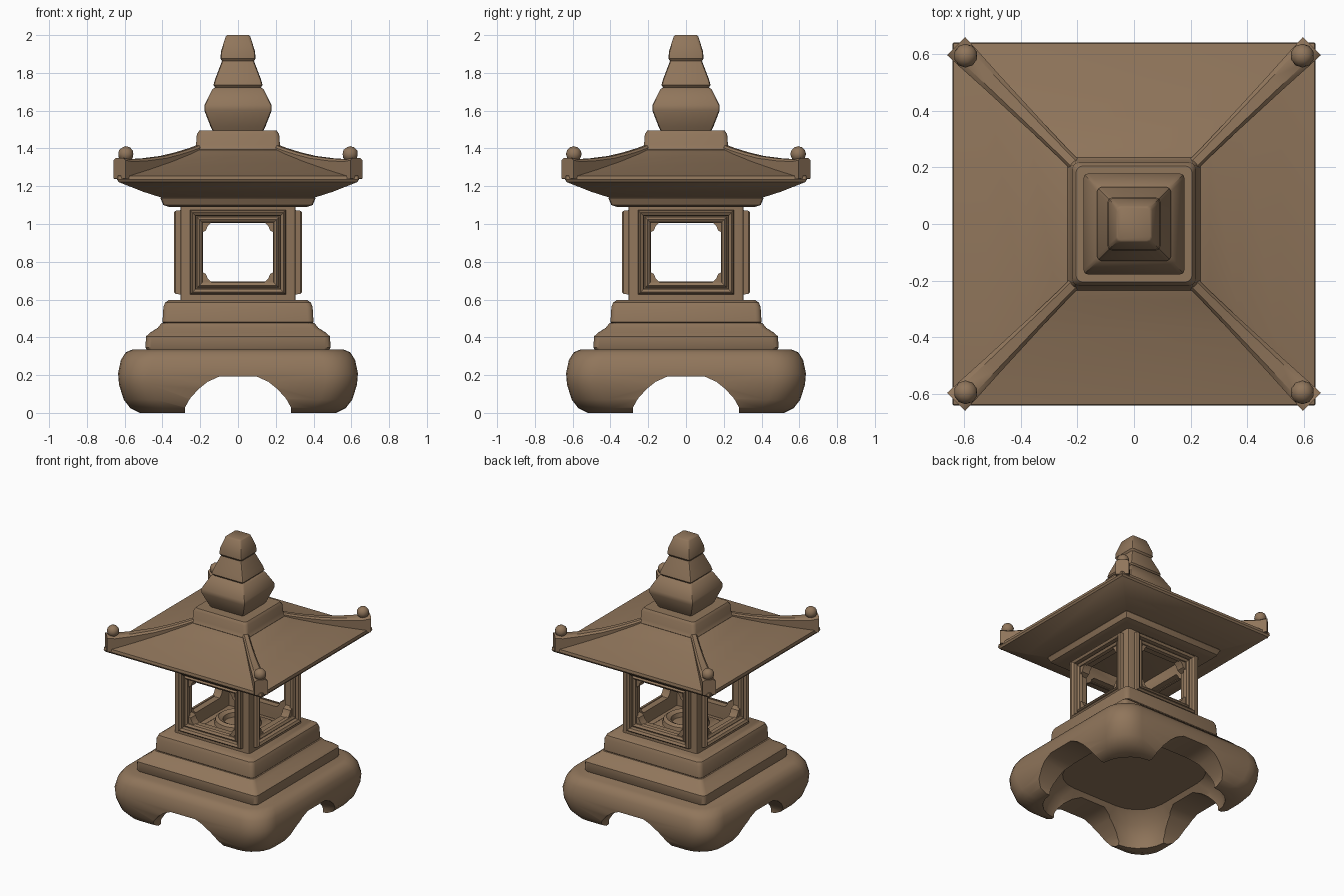
import bpy, bmesh, math
from mathutils import Vector, Matrix

if "Cube" in bpy.data.objects:
    bpy.data.objects.remove(bpy.data.objects["Cube"], do_unlink=True)

stone = bpy.data.materials.new("brown_stone")
stone.use_nodes = True
COLOUR = (0.28, 0.18, 0.105, 1)
stone.diffuse_color = COLOUR
stone.node_tree.nodes["Principled BSDF"].inputs["Base Color"].default_value = COLOUR


def finish(ob, angle=35):
    """Give a part its material and smooth shading with sharp edges."""
    me = ob.data
    me.materials.clear()
    me.materials.append(stone)
    me.polygons.foreach_set("use_smooth", [True] * len(me.polygons))
    me.set_sharp_from_angle(angle=math.radians(angle))
    return ob


def to_object(name, bm):
    bmesh.ops.recalc_face_normals(bm, faces=bm.faces[:])
    me = bpy.data.meshes.new(name)
    bm.to_mesh(me)
    bm.free()
    ob = bpy.data.objects.new(name, me)
    bpy.context.collection.objects.link(ob)
    return finish(ob)


def skin(name, rings, closed=False):
    """Join rings of points with quads; cap the ends or close into a loop."""
    bm = bmesh.new()
    loops = [[bm.verts.new(p) for p in ring] for ring in rings]
    pairs = list(zip(loops, loops[1:]))
    if closed:
        pairs.append((loops[-1], loops[0]))
    else:
        bm.faces.new(loops[0])
        bm.faces.new(loops[-1])
    n = len(loops[0])
    for a, b in pairs:
        for i in range(n):
            j = (i + 1) % n
            bm.faces.new((a[i], a[j], b[j], b[i]))
    return to_object(name, bm)


def rounded_square(half, z, radius, seg):
    radius = min(radius, half * 0.95)
    pts = []
    for q in range(4):
        for s in range(seg + 1):
            a = math.pi / 2 * (q + s / seg)
            cx = (half - radius) * (1 if q in (0, 3) else -1)
            cy = (half - radius) * (1 if q < 2 else -1)
            pts.append((cx + radius * math.cos(a), cy + radius * math.sin(a), z))
    return pts


def tier(name, profile, radius=0.015, seg=2):
    """Square block swept up a (half width, height) profile."""
    return skin(name, [rounded_square(h, z, radius, seg) for h, z in profile])


def prism(name, outline, turn):
    """Long bar through the model with an (x, z) outline."""
    rot = Matrix.Rotation(turn, 3, "Z")
    return skin(name, [[rot @ Vector((x, y, z)) for x, z in outline] for y in (-1, 1)])


def cut(ob, cutters):
    for c in cutters:
        m = ob.modifiers.new("cut", "BOOLEAN")
        m.operation, m.solver, m.object = "DIFFERENCE", "EXACT", c
    graph = bpy.context.evaluated_depsgraph_get()
    me = bpy.data.meshes.new_from_object(ob.evaluated_get(graph))
    ob.modifiers.clear()
    ob.data = me
    for c in cutters:
        bpy.data.objects.remove(c, do_unlink=True)
    return finish(ob)


# Footed base: swollen block, hollow below, arched on each side
base = tier("footed_base", [(0.52, 0), (0.57, 0.025), (0.605, 0.07), (0.63, 0.15),
                            (0.635, 0.21), (0.62, 0.28), (0.595, 0.32), (0.56, 0.335)], 0.17, 6)
half_arch = [(0.28, -0.1), (0.28, 0.03), (0.255, 0.075), (0.21, 0.125),
             (0.16, 0.165), (0.1, 0.192)]
arch = half_arch + [(-x, z) for x, z in reversed(half_arch)]
cut(base, [tier("cavity", [(0.5, -0.1), (0.49, 0.05), (0.46, 0.15), (0.4, 0.22)], 0.22, 5),
           prism("arch_x", arch, 0), prism("arch_y", arch, math.pi / 2)])

# Stepped plinth
tier("lower_step", [(0.475, 0.32), (0.49, 0.345), (0.487, 0.405), (0.465, 0.425),
                    (0.425, 0.45), (0.405, 0.475)], 0.03, 3)
tier("upper_step", [(0.38, 0.46), (0.4, 0.48), (0.395, 0.56), (0.385, 0.585),
                    (0.365, 0.598)], 0.03, 3)

# Candle holder inside the chamber
tier("holder_plate", [(0.2, 0.59), (0.195, 0.61), (0.165, 0.63)], 0.05, 3)
skin("holder_ring", [[(r * math.cos(a), r * math.sin(a), z)
                      for a in (math.tau * i / 24 for i in range(24))]
                     for r, z in ((0.16, 0.62), (0.15, 0.66), (0.13, 0.675),
                                  (0.1, 0.66), (0.09, 0.62))], closed=True)

# Light chamber: hollow box with a notched window on each side
chamber = tier("light_chamber", [(0.305, 0.59), (0.305, 1.1)])
quarter = [(0.2, 0.1), (0.17, 0.115), (0.16, 0.14), (0.14, 0.16)]
upper = quarter + [(-x, z) for x, z in reversed(quarter)]
window = [(x, 0.85 + z) for x, z in upper + [(-x, -z) for x, z in upper]]
cut(chamber, [tier("hollow", [(0.245, 0.5), (0.245, 1.2)], 0.01),
              prism("window_x", window, 0), prism("window_y", window, math.pi / 2)])

# Raised window mouldings, one thick and one thin on each side
for side, label in enumerate(("front", "left", "back", "right")):
    rot = Matrix.Rotation(side * math.pi / 2, 3, "Z")
    for part, grow, out in (("outer", 0, 0.34), ("inner", -0.035, 0.322)):
        steps = ((0.255, 0.29), (0.25, out - 0.01), (0.24, out), (0.225, out - 0.01), (0.22, 0.29))
        rings = []
        for w, d in steps:
            w += grow
            h = w - 0.03
            rings.append([rot @ Vector((sx * w, -d, 0.85 + sz * h))
                          for sx, sz in ((-1, -1), (1, -1), (1, 1), (-1, 1))])
        skin(f"{label}_{part}_window_moulding", rings, closed=True)

# Roof: supporting plate and concave hipped slab
tier("roof_plate", [(0.365, 1.09), (0.395, 1.1), (0.41, 1.135), (0.4, 1.15)])
tier("roof", [(0.39, 1.135), (0.5, 1.17), (0.632, 1.222), (0.64, 1.235), (0.637, 1.255),
              (0.52, 1.288), (0.38, 1.333), (0.27, 1.375), (0.2, 1.41)], 0.003, 1)

# Hip ridges flaring to the corners, each with a knob
ridge = ((0.19, 0.022, 1.36, 1.425), (0.25, 0.022, 1.34, 1.402), (0.32, 0.025, 1.32, 1.38),
         (0.4, 0.03, 1.29, 1.36), (0.5, 0.036, 1.26, 1.347), (0.59, 0.043, 1.235, 1.342),
         (0.628, 0.045, 1.24, 1.35))
for k, label in enumerate(("back_left", "back_right", "front_right", "front_left")):
    rot = Matrix.Rotation(math.pi / 4 + k * math.pi / 2, 3, "Z")
    rings = []
    for d, w, low, high in ridge:
        r = d * math.sqrt(2)
        rings.append([rot @ Vector((r, y, z)) for y, z in
                      ((-w, low), (w, low), (w, high - 0.012), (w * 0.6, high),
                       (-w * 0.6, high), (-w, high - 0.012))])
    skin(f"{label}_ridge", rings)
    bm = bmesh.new()
    bmesh.ops.create_icosphere(bm, subdivisions=2, radius=0.042)
    bmesh.ops.translate(bm, verts=bm.verts[:], vec=rot @ Vector((0.84, 0, 1.37)))
    to_object(f"{label}_knob", bm)

# Roof cap and stacked finial
tier("roof_cap", [(0.225, 1.37), (0.235, 1.395), (0.222, 1.42), (0.218, 1.475),
                  (0.205, 1.494)], 0.025, 3)
tier("finial_lower", [(0.13, 1.485), (0.145, 1.515), (0.178, 1.6), (0.178, 1.63),
                      (0.135, 1.715), (0.12, 1.723)])
tier("finial_middle", [(0.115, 1.715), (0.13, 1.735), (0.122, 1.765), (0.085, 1.862)])
tier("finial_top", [(0.08, 1.855), (0.093, 1.875), (0.09, 1.915), (0.064, 1.995), (0.058, 2.0)])
